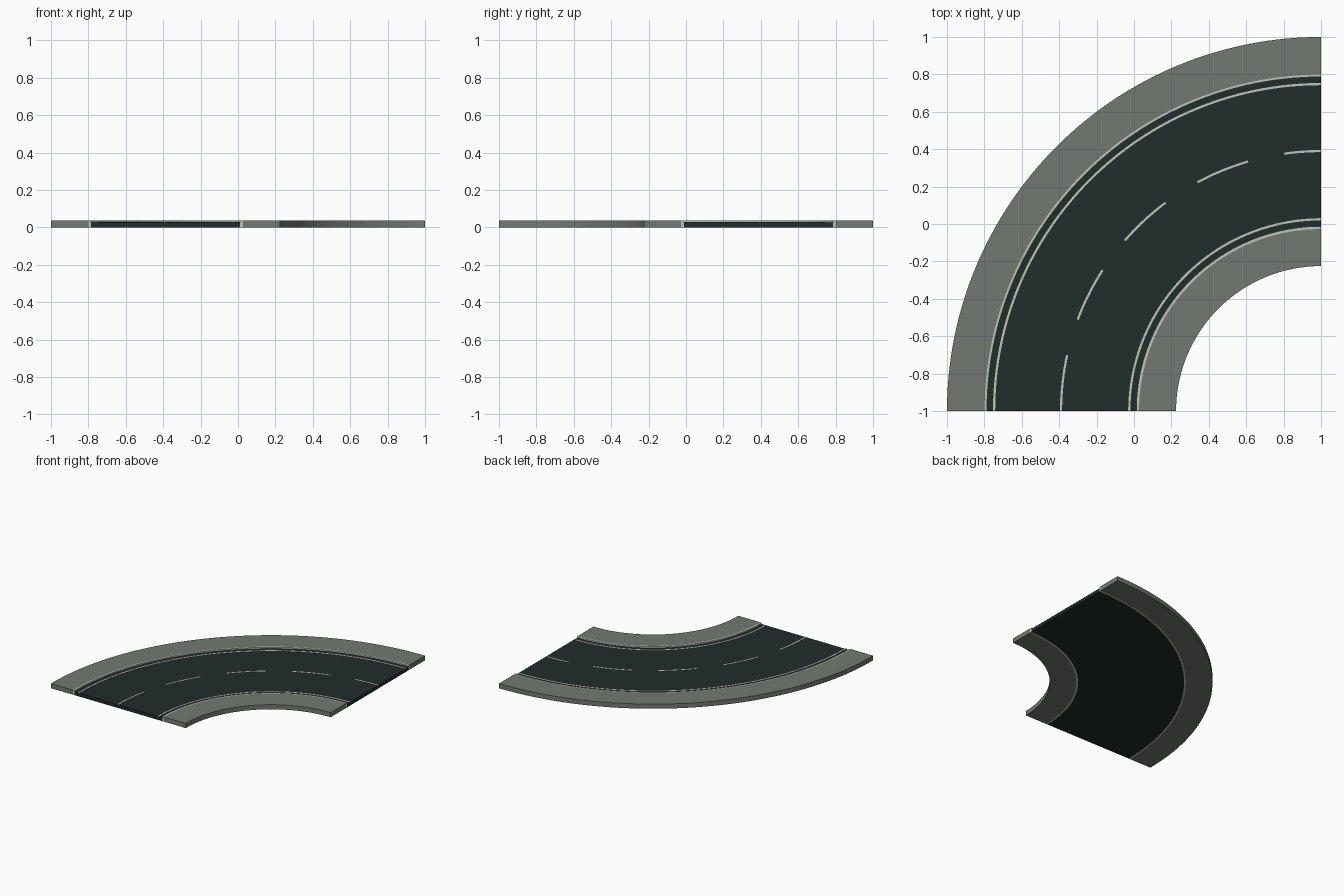
import bpy, bmesh, math

if "Cube" in bpy.data.objects:
    bpy.data.objects.remove(bpy.data.objects["Cube"])

CX, CY = 1.0, -1.0      # centre of the bend
TOP, ROAD = 0.038, 0.027


def material(name, rgb):
    m = bpy.data.materials.new(name)
    m.diffuse_color = (*rgb, 1)
    m.use_nodes = True
    m.node_tree.nodes["Principled BSDF"].inputs["Base Color"].default_value = m.diffuse_color
    return m


pavement_mat = material("pavement grey", (0.175, 0.190, 0.168))
asphalt_mat = material("dark asphalt", (0.015, 0.026, 0.025))
paint_mat = material("pale paint", (0.52, 0.55, 0.50))


def arc_block(name, r0, r1, z0, z1, mat, a0=90.0, a1=180.0):
    """Sweep a rectangular section around the bend between two angles."""
    bm = bmesh.new()
    n = max(4, round((a1 - a0) * 64 / 90))
    section = [(r0, z0), (r1, z0), (r1, z1), (r0, z1)]
    rings = []
    for i in range(n + 1):
        a = math.radians(a0 + (a1 - a0) * i / n)
        rings.append([bm.verts.new((CX + r * math.cos(a), CY + r * math.sin(a), z))
                      for r, z in section])
    for p, q in zip(rings, rings[1:]):
        for j in range(4):
            k = (j + 1) % 4
            bm.faces.new((p[j], p[k], q[k], q[j]))
    bm.faces.new(rings[0])
    bm.faces.new(rings[-1])
    bmesh.ops.recalc_face_normals(bm, faces=bm.faces)
    me = bpy.data.meshes.new(name)
    bm.to_mesh(me)
    bm.free()
    me.materials.append(mat)
    ob = bpy.data.objects.new(name, me)
    bpy.context.collection.objects.link(ob)
    bpy.ops.object.select_all(action='DESELECT')
    ob.select_set(True)
    bpy.context.view_layer.objects.active = ob
    bpy.ops.object.shade_smooth_by_angle(angle=math.radians(30))


# Pavements, kerbs and road slab
arc_block("inner_pavement", 0.775, 0.973, 0, TOP, pavement_mat)
arc_block("inner_kerb", 0.973, 0.988, 0, TOP, paint_mat)
arc_block("road", 0.988, 1.786, 0, ROAD, asphalt_mat)
arc_block("outer_kerb", 1.786, 1.799, 0, TOP, paint_mat)
arc_block("outer_pavement", 1.799, 2.0, 0, TOP, pavement_mat)

# Solid edge lines
for name, r in (("inner_edge_line", 1.025), ("outer_edge_line", 1.748)):
    arc_block(name, r - 0.006, r + 0.006, ROAD - 0.001, ROAD + 0.002, paint_mat)

# Dashed centre line, a cut-off dash at the top end
for i, (a0, a1) in enumerate(((90, 98.2), (106.3, 118.4), (126.7, 139),
                              (147.2, 159.4), (167.6, 180))):
    arc_block(f"centre_dash_{i + 1}", 1.384, 1.396, ROAD - 0.001, ROAD + 0.002,
              paint_mat, a0, a1)
